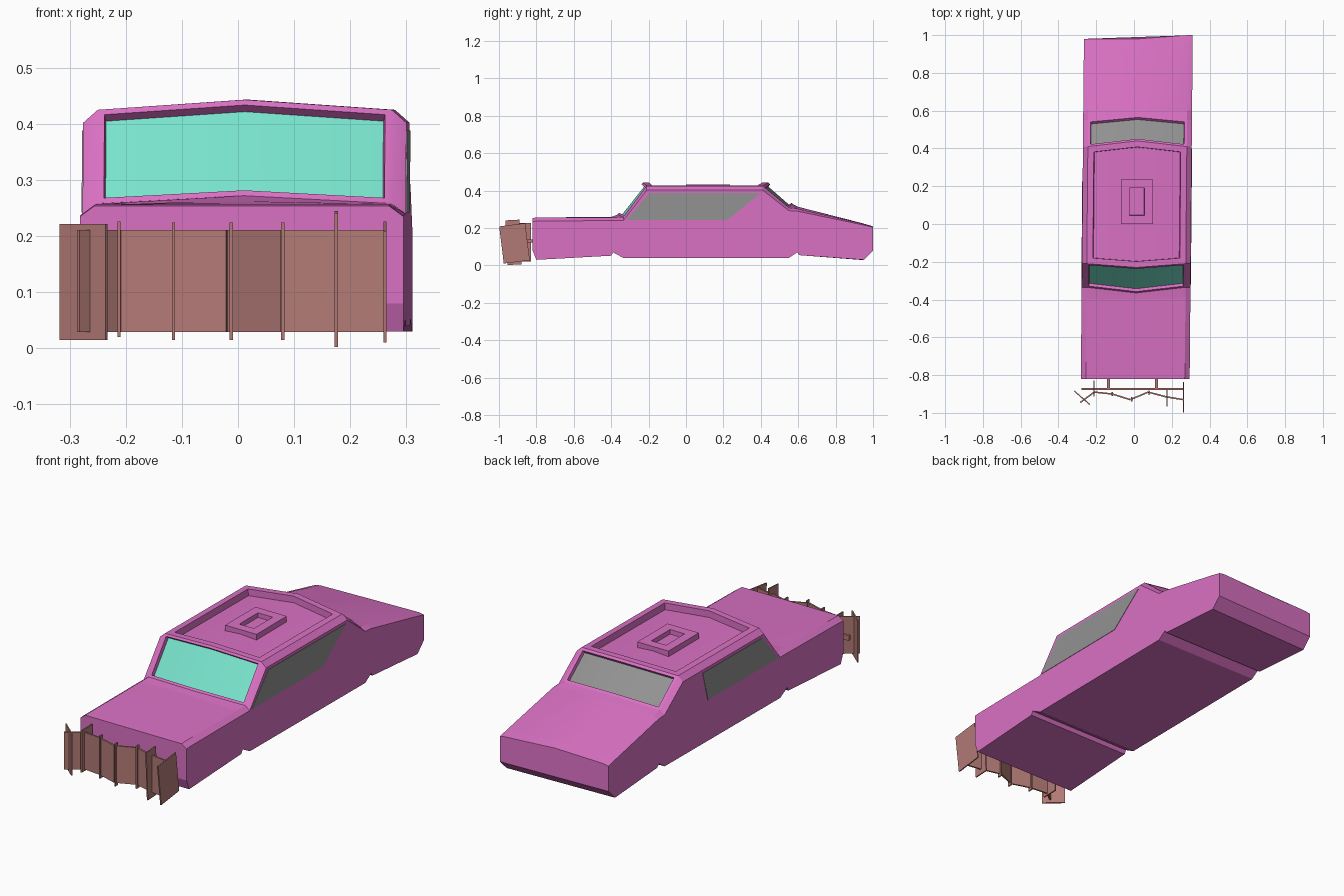
import bpy, bmesh
from math import radians, atan2, hypot
from mathutils import Matrix, Vector

cube = bpy.data.objects.get("Cube")
if cube:
    bpy.data.objects.remove(cube, do_unlink=True)


def material(name, rgb):
    m = bpy.data.materials.new(name)
    m.use_nodes = True
    m.diffuse_color = (*rgb, 1)
    m.node_tree.nodes["Principled BSDF"].inputs["Base Color"].default_value = (*rgb, 1)
    return m


PINK = material("pink paint", (0.70, 0.165, 0.55))
TEAL = material("teal glass", (0.19, 0.78, 0.61))
GREY = material("grey glass", (0.29, 0.29, 0.29))
BROWN = material("brown metal", (0.45, 0.195, 0.18))


def finish(name, bm, *mats, smooth=False):
    bmesh.ops.recalc_face_normals(bm, faces=bm.faces[:])
    mesh = bpy.data.meshes.new(name)
    bm.to_mesh(mesh)
    bm.free()
    obj = bpy.data.objects.new(name, mesh)
    bpy.context.collection.objects.link(obj)
    for m in mats:
        mesh.materials.append(m)
    if smooth:
        bpy.ops.object.select_all(action='DESELECT')
        obj.select_set(True)
        bpy.context.view_layer.objects.active = obj
        bpy.ops.object.shade_smooth_by_angle(angle=radians(20))
    return obj


def box(name, center, size, mat, turn=0, tilt=0):
    bm = bmesh.new()
    bmesh.ops.create_cube(bm, size=1)
    mx = (Matrix.Translation(center) @ Matrix.Rotation(turn, 4, 'Z')
          @ Matrix.Rotation(tilt, 4, 'X') @ Matrix.Diagonal((*size, 1)))
    bmesh.ops.transform(bm, matrix=mx, verts=bm.verts)
    return finish(name, bm, mat)


def recess(bm, faces, rim, depth, mat=0):
    """Frame a group of faces and sink the middle."""
    for f in faces:
        f.material_index = mat
    bm.normal_update()
    for thick, d in ((rim, 0), (0.001, -depth)):
        ring = bmesh.ops.inset_region(bm, faces=faces, thickness=thick, depth=d,
                                      use_even_offset=True, use_boundary=True)
        for f in ring["faces"]:
            f.material_index = 0


HALF = 0.288
SHOULDER = 0.262


def middle(y):
    return 0.014 + 0.009 * y


# Body stations: y, centre-line y shift, bottom, side top, shoulder, centre height
stations = [
    (-0.82, 0, 0.08, 0.235, 0.254, 0.254),
    (-0.80, 0, 0.03, 0.237, 0.256, 0.256),
    (-0.40, 0, 0.052, 0.24, 0.257, 0.26),
    (-0.39, 0, 0.07, 0.24, 0.257, 0.262),
    (-0.335, -0.03, 0.04, 0.24, 0.258, 0.272),
    (-0.21, -0.02, 0.04, 0.402, 0.425, 0.443),
    (0.41, 0.03, 0.04, 0.402, 0.425, 0.443),
    (0.55, 0.025, 0.04, 0.293, 0.308, 0.325),
    (0.595, 0, 0.07, 0.29, 0.303, 0.315),
    (0.605, 0, 0.055, 0.288, 0.301, 0.312),
    (0.95, 0, 0.03, 0.216, 0.222, 0.229),
    (1.0, 0, 0.08, 0.204, 0.209, 0.215),
]
bm = bmesh.new()
rings = []
for y, shift, low, side, top, peak in stations:
    c = middle(y)
    profile = [(-HALF, 0, low), (-HALF, 0, side), (-SHOULDER, 0, top), (0, shift, peak),
               (SHOULDER, 0, top), (HALF, 0, side), (HALF, 0, low)]
    ring = []
    for x, dy, z in profile:
        skew = -0.02 if y > 0.9 and x <= 0 else 0
        ring.append(bm.verts.new((c + x, y + dy + skew, z)))
    rings.append(ring)
strips = []
for a, b in zip(rings, rings[1:]):
    n = len(a)
    strips.append([bm.faces.new((a[i], a[(i + 1) % n], b[(i + 1) % n], b[i]))
                   for i in range(n)])
bm.faces.new(rings[0])
bm.faces.new(rings[-1])
bmesh.ops.recalc_face_normals(bm, faces=bm.faces[:])
windscreen, roof, rear_window = (strips[i][2:4] for i in (4, 5, 6))
recess(bm, windscreen, 0.012, 0.018, 1)
recess(bm, rear_window, 0.014, 0.016, 2)
recess(bm, roof, 0.032, 0.032)
finish("car_body", bm, PINK, TEAL, GREY, smooth=True)


# Side windows as thin plates on the flanks
def side_window(name, sign, outline):
    bm = bmesh.new()
    verts = [bm.verts.new((middle(y) + sign * (HALF - 0.003), y, z)) for y, z in outline]
    face = bm.faces.new(verts)
    out = bmesh.ops.extrude_face_region(bm, geom=[face])["geom"]
    moved = [v for v in out if isinstance(v, bmesh.types.BMVert)]
    bmesh.ops.translate(bm, verts=moved, vec=(sign * 0.005, 0, 0))
    finish(name, bm, GREY)


side_window("left_side_window", 1, [(-0.32, 0.242), (-0.195, 0.388), (0.40, 0.388), (0.22, 0.242)])
side_window("right_side_window", -1, [(-0.32, 0.242), (-0.195, 0.388), (0.26, 0.388), (0.22, 0.242)])

# Roof hatch with a sunken centre
bm = bmesh.new()
bmesh.ops.create_cube(bm, size=1)
bmesh.ops.transform(bm, verts=bm.verts, matrix=Matrix.Translation((0.015, 0.118, 0.408))
                    @ Matrix.Diagonal((0.17, 0.235, 0.05, 1)))
recess(bm, [f for f in bm.faces if f.normal.z > 0.9], 0.045, 0.022)
finish("roof_hatch", bm, PINK)

# Push bumper: folded panel, made of thin wall segments
path = [(-0.285, -0.945), (-0.21, -0.89), (-0.115, -0.90), (-0.02, -0.93),
        (0.075, -0.89), (0.17, -0.915), (0.262, -0.93)]
for i, (a, b) in enumerate(zip(path, path[1:])):
    mid = (Vector(a) + Vector(b)) / 2
    dx, dy = b[0] - a[0], b[1] - a[1]
    box(f"bumper_panel_{i + 1}", (mid.x, mid.y, 0.12), (hypot(dx, dy), 0.008, 0.182),
        BROWN, atan2(dy, dx))

# Bumper fins: x, y, depth, bottom, top, tilt
fins = [(-0.212, -0.872, 0.085, 0.02, 0.226, 0),
        (-0.115, -0.90, 0.022, 0.015, 0.224, 0),
        (-0.012, -0.928, 0.022, 0.015, 0.224, 0),
        (0.08, -0.893, 0.022, 0.015, 0.224, 0),
        (0.175, -0.922, 0.075, 0.004, 0.243, 3),
        (0.262, -0.917, 0.14, 0.018, 0.218, 7)]
for i, (x, y, depth, low, top, tilt) in enumerate(fins):
    box(f"bumper_fin_{i + 1}", (x, y, (low + top) / 2), (0.006, depth, top - low),
        BROWN, 0, radians(tilt))
box("bumper_end_plate", (-0.275, -0.92, 0.118), (0.108, 0.006, 0.207), BROWN, radians(-41))

# Mounting bar and struts
box("bumper_bar", (-0.008, -0.873, 0.13), (0.54, 0.012, 0.025), BROWN)
for side, x in (("right", -0.135), ("left", 0.12)):
    box(f"{side}_bumper_strut", (x, -0.84, 0.13), (0.015, 0.07, 0.015), BROWN)
